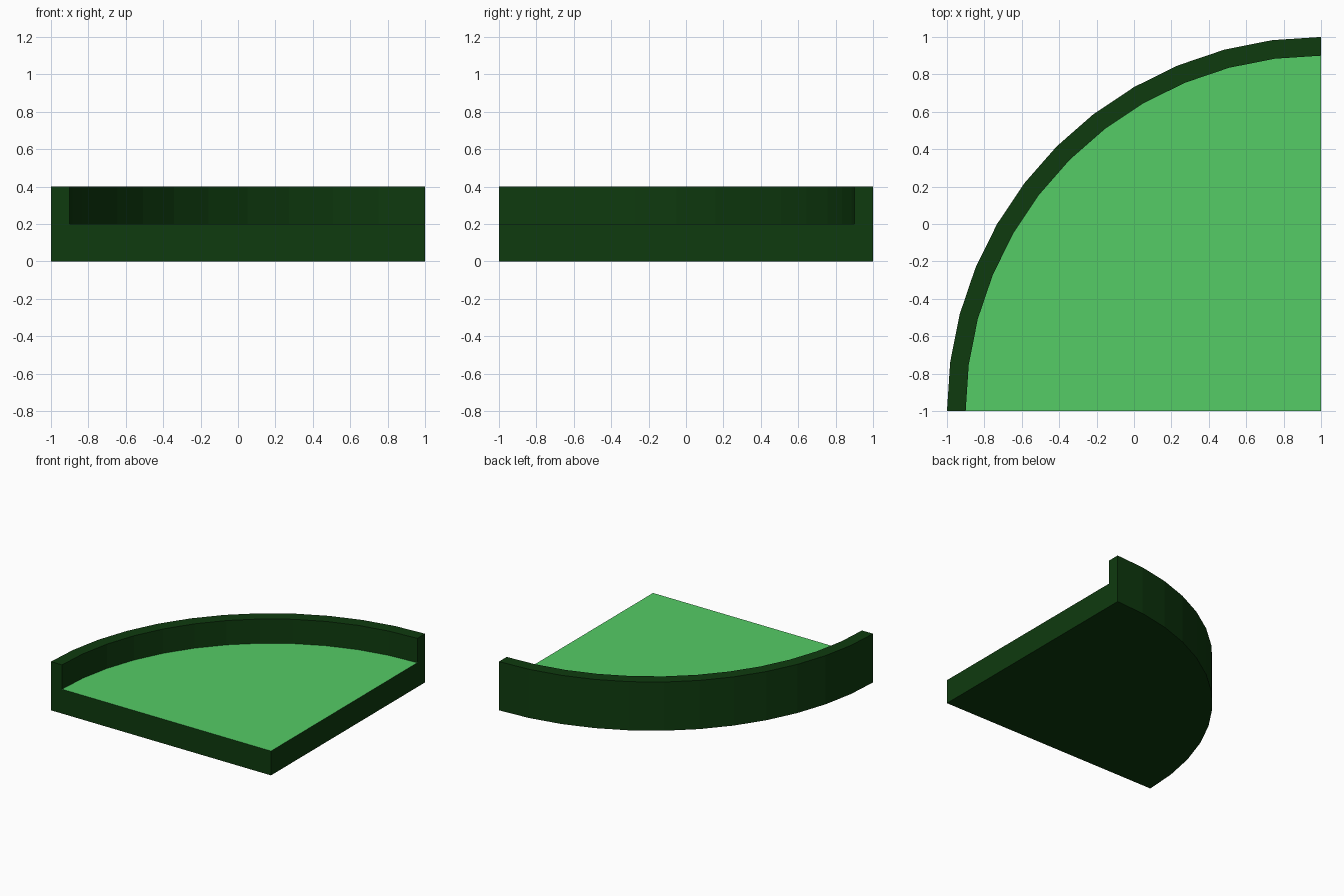
import bpy
import bmesh
import math
from mathutils import Vector

cube = bpy.data.objects.get("Cube")
if cube:
    bpy.data.objects.remove(cube, do_unlink=True)

SEGMENTS = 12
OUTER, INNER = 2.0, 1.9
STEP_HEIGHT = 0.2
CORNER = Vector((1, -1, 0))


def make_material(name, color):
    mat = bpy.data.materials.new(name)
    mat.use_nodes = True
    mat.diffuse_color = color
    mat.node_tree.nodes["Principled BSDF"].inputs["Base Color"].default_value = color
    return mat


def arc(bm, radius):
    """Quarter circle of vertices around the square corner."""
    angles = [math.pi / 2 * i / SEGMENTS for i in range(SEGMENTS + 1)]
    return [bm.verts.new(CORNER + radius * Vector((-math.cos(a), math.sin(a), 0)))
            for a in angles]


def raise_faces(bm, faces, keep):
    """Extrude faces upward by one step and return the new top faces."""
    result = bmesh.ops.extrude_face_region(bm, geom=faces, use_keep_orig=keep)["geom"]
    verts = [g for g in result if isinstance(g, bmesh.types.BMVert)]
    bmesh.ops.translate(bm, verts=verts, vec=(0, 0, STEP_HEIGHT))
    return [g for g in result if isinstance(g, bmesh.types.BMFace)]


# Footprint: quarter-round floor bordered by a strip of rim quads
bm = bmesh.new()
inner, outer = arc(bm, INNER), arc(bm, OUTER)
corner = bm.verts.new(CORNER)
footprint = [bm.faces.new([corner] + inner)]
for i in range(SEGMENTS):
    footprint.append(bm.faces.new((inner[i], outer[i], outer[i + 1], inner[i + 1])))

# Slab, then the curved rim raised from its outer strip
top = raise_faces(bm, footprint, True)
raise_faces(bm, [f for f in top if len(f.verts) == 4], False)
bmesh.ops.recalc_face_normals(bm, faces=bm.faces)

# Light floor, dark everywhere else
for face in bm.faces:
    is_floor = len(face.verts) > 4 and face.calc_center_median().z > STEP_HEIGHT / 2
    face.material_index = 1 if is_floor else 0

mesh = bpy.data.meshes.new("quarter_round_tray")
bm.to_mesh(mesh)
bm.free()
mesh.materials.append(make_material("dark green", (0.0045, 0.043, 0.0045, 1)))
mesh.materials.append(make_material("light green", (0.089, 0.604, 0.133, 1)))
tray = bpy.data.objects.new("quarter_round_tray", mesh)
bpy.context.collection.objects.link(tray)
